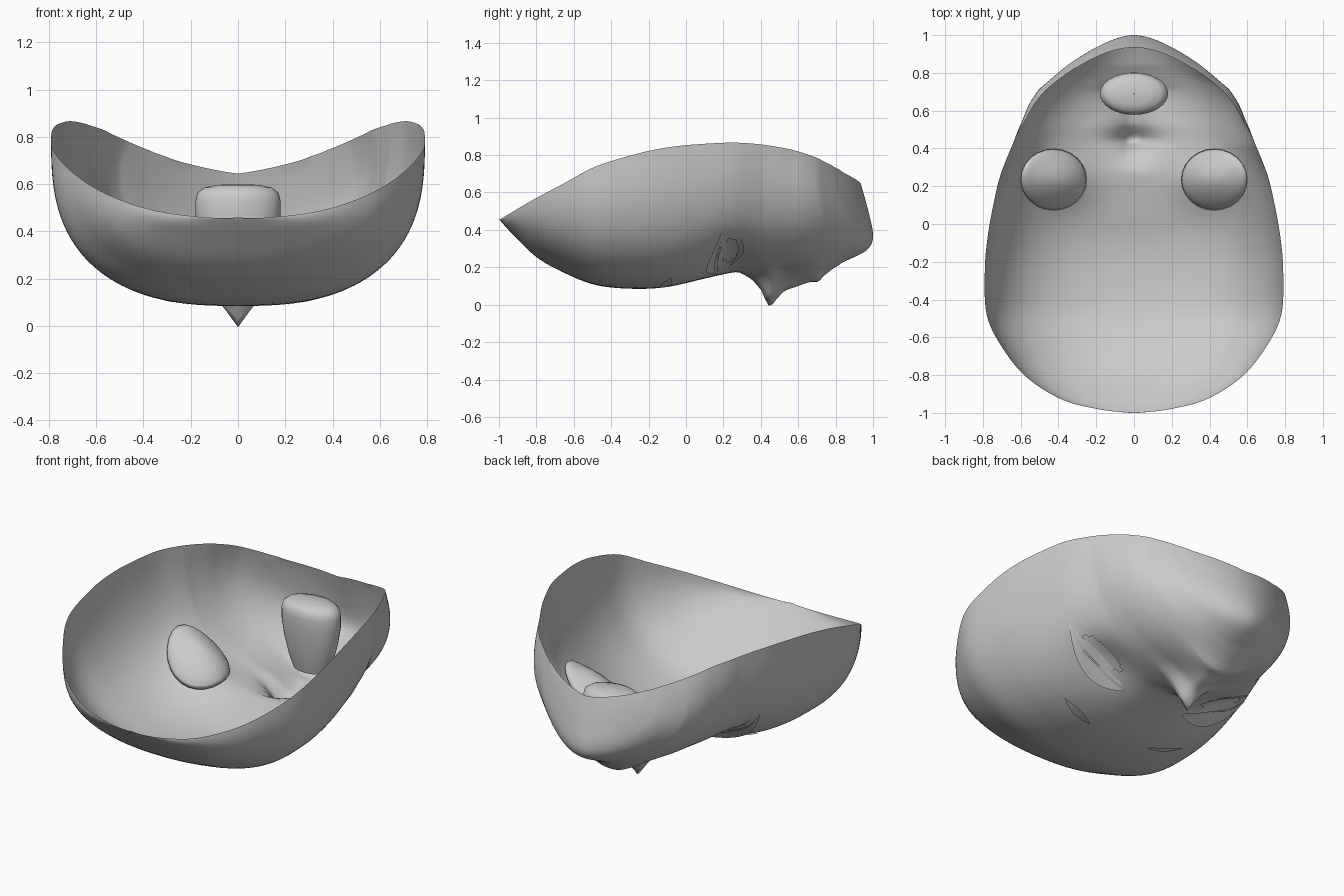
import bpy, bmesh, math
from mathutils import Vector
from mathutils.bvhtree import BVHTree

if "Cube" in bpy.data.objects:
    bpy.data.objects.remove(bpy.data.objects["Cube"])


def finish(bm, name, mirror=False):
    me = bpy.data.meshes.new(name)
    bm.normal_update()
    bm.to_mesh(me)
    ob = bpy.data.objects.new(name, me)
    bpy.context.collection.objects.link(ob)
    for p in me.polygons:
        p.use_smooth = True
    if mirror:
        ob.modifiers.new("mirror", 'MIRROR')
    return ob


def grid(bm, rows):
    vs = [[bm.verts.new(p) for p in r] for r in rows]
    for a, b in zip(vs, vs[1:]):
        for i in range(len(a) - 1):
            bm.faces.new((a[i], a[i + 1], b[i + 1], b[i]))


def catmull(keys, steps):
    out = []
    for i in range(len(keys) - 1):
        k = [keys[max(0, min(len(keys) - 1, i + j))] for j in (-1, 0, 1, 2)]
        for s in range(steps):
            t = s / steps
            out.append([0.5 * (2 * b + (c - a) * t + (2 * a - 5 * b + 4 * c - d) * t * t
                               + (3 * b - a - 3 * c + d) * t ** 3) for a, b, c, d in zip(*k)])
    return out + [list(keys[-1])]


def interp(pts, x):
    for (a, u), (b, v) in zip(pts, pts[1:]):
        if a <= x <= b:
            return u + (v - u) * (x - a) / (b - a)
    return 0


# Shell sections: centre y, centre z, rim x, rim y, rim z, squareness
SECTIONS = [
    (-1, .46, .02, -1, .455, 2), (-.985, .44, .18, -.982, .463, 2.1),
    (-.93, .38, .38, -.93, .495, 2.2), (-.8, .255, .57, -.81, .565, 2.3),
    (-.65, .17, .70, -.65, .65, 2.4), (-.48, .105, .78, -.48, .74, 2.6),
    (-.28, .085, .79, -.25, .81, 2.65), (-.1, .095, .775, -.07, .845, 2.65),
    (.08, .135, .745, .1, .86, 2.65), (.24, .17, .71, .25, .865, 2.6),
    (.38, .185, .66, .38, .858, 2.5), (.5, .19, .615, .48, .845, 2.4),
    (.6, .19, .57, .56, .83, 2.4), (.7, .195, .53, .63, .81, 2.3),
    (.8, .215, .48, .695, .787, 2.2), (.9, .255, .43, .74, .765, 2.1),
    (.975, .30, .385, .775, .747, 2), (1, .37, .35, .8, .732, 1.8),
    (.975, .5, .32, .82, .722, 1.5), (.935, .645, .3, .83, .715, 1.2)]
NOSE = [(.28, 0), (.35, .045), (.4, .105), (.43, .175), (.45, .205), (.475, .17),
        (.54, .1), (.6, .05), (.66, 0)]
LIPS = [(.52, 0), (.6, .04), (.66, .07), (.71, .075), (.73, .05), (.78, .02), (.84, 0)]
EYE = (.42, .23)


def section(yc, zc, xr, yr, zr, n):
    row = []
    bulge = .13 * max(0, min(1, (yc - .42) / .4)) * max(0, min(1, (n - 1.2) / .7))
    for i in range(-36, 37):
        a = abs(i) / 36 * math.pi / 2
        u = math.sin(a) ** (2 / n)
        v = 1 - max(0, math.cos(a)) ** (2 / n)
        x = xr * u * (1 + bulge * 4 * v * (1 - v))
        y = yc + (yr - yc) * u ** 1.8
        z = zc + (zr - zc) * v
        if yc < .99:
            z -= interp(NOSE, y) * math.exp(-(x / .095) ** 1.3)
            z -= interp(LIPS, y) * math.exp(-(x / .17) ** 2)
        z += .055 * math.exp(-((x - EYE[0] + .03) / .17) ** 2 - ((y - EYE[1]) / .13) ** 2)
        row.append((math.copysign(x, i), y, z))
    return row


# Face shell, with eye openings cut out
bm = bmesh.new()
grid(bm, [section(*k) for k in catmull(SECTIONS, 6)])
bm.normal_update()
tree = BVHTree.FromBMesh(bm)


def surface(x, y, drop=0):
    hit = tree.ray_cast(Vector((x, y, -1)), Vector((0, 0, 1)))[0]
    return Vector((x, y, (hit.z if hit else .3) - drop))


def in_eye(c):
    d = (abs(c.x) - EYE[0]) / .14
    return c.z < .5 and abs(d) < 1 and abs(c.y - EYE[1]) < .065 * (1 - d * d)


bmesh.ops.delete(bm, geom=[f for f in bm.faces if in_eye(f.calc_center_median())],
                 context='FACES')
finish(bm, "face_shell")


# Tapered strips that follow the shell surface
def strip(name, x0, x1, curve, width, drop0, drop1):
    rows = []
    for i in range(17):
        t = i / 16
        s = 4 * t * (1 - t)
        x, y = x0 + (x1 - x0) * t, curve(t)
        rows.append([surface(x, y + width * s * k, drop0 + (drop1 - drop0) * s * k)
                     for k in (0, .5, 1)])
    bm = bmesh.new()
    grid(bm, rows)
    finish(bm, name, mirror=True)


strip("upper_lid", .22, .62, lambda t: .17 + .04 * t - .06 * t * (1 - t), .04, .006, -.01)
strip("upper_lash", .20, .64, lambda t: .16 + .05 * t - .1 * t * (1 - t), -.05, .006, .03)
strip("lower_lid", .24, .61, lambda t: .23 + .01 * t + .3 * t * (1 - t), -.03, .006, .004)
strip("brow", .2, .42, lambda t: -.13 + .05 * t - .1 * t * (1 - t), .05, .008, .014)


# Eyes: tilted domes that sit just inside the shell, covering the openings
bm = bmesh.new()
bmesh.ops.create_uvsphere(bm, u_segments=24, v_segments=14, radius=1)
for v in bm.verts:
    x, y, z = v.co
    px, py = EYE[0] + .005 + .175 * x, EYE[1] + .005 + .163 * y
    base = surface(px, py, -.012).z
    v.co = (px, py, base + .085 * max(0, z))
finish(bm, "eye", mirror=True)

# Mouth cavity: rounded pouch rising behind the lips
bm = bmesh.new()
rows = []
for r, z in [(.6, .19), (.75, .26), (.9, .36), (1, .47), (1, .53), (.95, .565),
             (.8, .585), (.5, .597), (.02, .6)]:
    ring = []
    for i in range(33):
        a = i / 32 * math.tau
        ring.append((.18 * r * math.cos(a), .69 + .112 * r * math.sin(a), z))
    rows.append(ring)
grid(bm, rows)
bmesh.ops.remove_doubles(bm, verts=bm.verts, dist=.0005)
finish(bm, "mouth_cavity")
